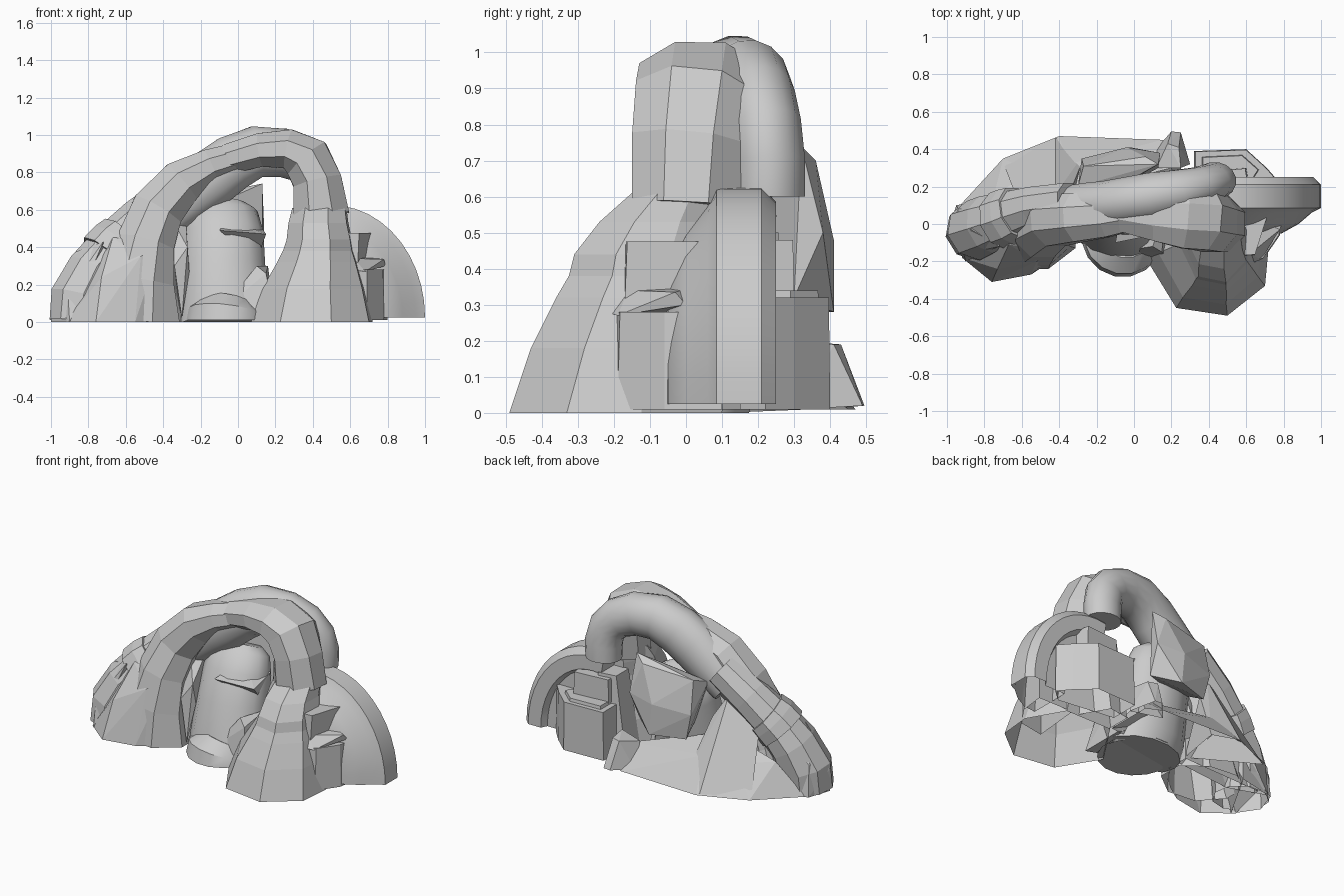
import bpy, bmesh, math
from mathutils import Vector


def finish(name, bm, angle, open_base=True):
    bmesh.ops.recalc_face_normals(bm, faces=bm.faces)
    if open_base:  # the shells have no floor
        low = [f for f in bm.faces if all(v.co.z < .04 for v in f.verts)]
        bmesh.ops.delete(bm, geom=low, context='FACES')
    mesh = bpy.data.meshes.new(name)
    bm.to_mesh(mesh)
    bm.free()
    ob = bpy.data.objects.new(name, mesh)
    bpy.context.collection.objects.link(ob)
    if angle:
        bpy.ops.object.select_all(action='DESELECT')
        ob.select_set(True)
        bpy.context.view_layer.objects.active = ob
        bpy.ops.object.shade_smooth_by_angle(angle=math.radians(angle))
    return ob


def skin(name, rings, angle=0, open_base=True):
    """Bridge a list of equal point rings and cap both ends."""
    bm = bmesh.new()
    vs = [[bm.verts.new(p) for p in r] for r in rings]
    n = len(vs[0])
    for a, b in zip(vs, vs[1:]):
        for i in range(n):
            j = (i + 1) % n
            bm.faces.new((a[i], a[j], b[j], b[i]))
    bm.faces.new(vs[0])
    bm.faces.new(vs[-1])
    return finish(name, bm, angle, open_base)


def tube(name, stations, sides, angle=0, open_base=True):
    """Tube through (x, y, z, thickness radius, depth radius) stations."""
    pts = [Vector(s[:3]) for s in stations]
    rings = []
    for k, s in enumerate(stations):
        t = (pts[min(k + 1, len(pts) - 1)] - pts[max(k - 1, 0)]).normalized()
        side = Vector((0, 1, 0))
        side = (side - t * side.dot(t)).normalized()
        nor = t.cross(side)
        ring = []
        for i in range(sides):
            a = 2 * math.pi * (i + .5) / sides
            c = 1 / math.cos(math.pi / sides)
            p = pts[k] + side * (s[4] * c * math.cos(a)) + nor * (s[3] * c * math.sin(a))
            p.z = max(p.z, 0.0)
            ring.append(p)
        rings.append(ring)
    return skin(name, rings, angle, open_base)


def rock(name, pts, angle=0):
    """Faceted boulder: convex hull of a few corner points."""
    bm = bmesh.new()
    for p in pts:
        bm.verts.new(p)
    res = bmesh.ops.convex_hull(bm, input=bm.verts)
    bmesh.ops.delete(bm, geom=list({v for v in res['geom_interior'] if isinstance(v, bmesh.types.BMVert)}), context='VERTS')
    bmesh.ops.dissolve_limit(bm, angle_limit=math.radians(6), verts=bm.verts, edges=bm.edges)
    return finish(name, bm, angle)


def block(name, outline, z0, z1, top=.85, shift=(0, 0)):
    """Tapered block over a plan outline."""
    cx = sum(p[0] for p in outline) / len(outline)
    cy = sum(p[1] for p in outline) / len(outline)
    return skin(name, [[(x, y, z0) for x, y in outline],
                       [(cx + (x - cx) * top + shift[0], cy + (y - cy) * top + shift[1], z1)
                        for x, y in outline]])


# Front arch, faceted
tube("front_arch", [
    (.445, .0, .57, .15, .15), (.425, .01, .75, .13, .16), (.37, .03, .87, .13, .17),
    (.27, .04, .925, .105, .17), (.12, .05, .92, .09, .14), (-.06, .07, .87, .08, .11)], 8)

# Left arch running down to the front foot
tube("left_arch", [
    (.0, .07, .88, .08, .10), (-.15, .05, .835, .09, .12), (-.30, .035, .75, .12, .13),
    (-.43, .02, .60, .14, .14), (-.495, -.02, .42, .155, .16), (-.53, -.05, .22, .19, .17),
    (-.56, -.05, 0, .25, .19)], 8)

# Rounded rear arch
tube("rear_arch", [
    (.43, .23, .60, .11, .10), (.43, .23, .70, .115, .10), (.41, .22, .79, .115, .10),
    (.35, .20, .86, .12, .105), (.24, .17, .905, .13, .12), (.10, .145, .91, .138, .13),
    (-.03, .12, .85, .15, .13), (-.14, .10, .77, .155, .13), (-.24, .10, .69, .145, .12),
    (-.38, .09, .57, .12, .11)], 16, 35)

# Low left tail with a collar
tube("left_tail", [
    (-.34, .12, .68, .11, .10), (-.52, .09, .54, .12, .11), (-.67, .04, .40, .125, .13),
    (-.77, 0, .27, .14, .15), (-.83, -.03, .13, .165, .155), (-.84, -.04, 0, .16, .15)], 9)
tube("tail_collar", [(-.62, .06, .45, .13, .14), (-.66, .04, .41, .14, .15),
                     (-.71, .02, .35, .145, .15)], 9)

# Right quarter-ring buttress: elliptical sweep of a bevelled profile
profile = [(-.30, -.06), (-.21, -.05), (-.12, 0), (-.05, .06), (0, .085),
           (0, .21), (-.04, .25), (-.13, .25), (-.15, .21), (-.30, .21)]
rings = []
for k in range(13):
    a = math.radians(100 * k / 12)
    rings.append([(.5 + (.5 + d) * math.cos(a), y, .025 + (.60 + d) * math.sin(a)) for d, y in profile])
skin("right_buttress", rings, 25)

# Right front leg
leg = []
for z, x0, x1, yf, yb in [(0, .07, .72, -.49, .10), (.18, .13, .68, -.43, .12),
                          (.32, .21, .64, -.36, .12), (.38, .24, .62, -.325, .12),
                          (.44, .26, .61, -.31, .12), (.53, .27, .59, -.24, .12),
                          (.61, .29, .58, -.15, .12)]:
    w, d = x1 - x0, yb - yf
    leg.append([(x0, yf + d * .5, z), (x0 + w * .24, yf + d * .07, z), (x0 + w * .66, yf, z),
                (x1 - w * .03, yf + d * .27, z), (x1, yf + d * .62, z), (x1 - w * .2, yb, z),
                (x0 + w * .3, yb, z)])
skin("right_leg", leg)

# Left front foot
rock("left_foot", [
    (-.76, -.31, 0), (-.55, -.27, 0), (-.43, -.19, 0), (-.29, -.03, 0), (-.92, -.18, 0),
    (-.29, .12, 0), (-.85, .1, 0), (-.73, -.24, .24), (-.52, -.2, .35), (-.41, -.15, .42),
    (-.34, .05, .45), (-.67, -.11, .45), (-.55, .08, .55)])

# Left end rock
rock("left_end", [
    (-1, -.05, 0), (-.95, .1, 0), (-.9, -.2, 0), (-1, -.05, .14), (-.94, .08, .2),
    (-.91, -.16, .16), (-.87, -.03, .375), (-.75, .08, .38), (-.72, -.12, .43), (-.7, .15, 0)])

# Sloping rear base
rock("rear_base", [
    (-.93, .1, 0), (-.7, .35, .01), (-.55, .38, .01), (-.4, .47, .01), (-.25, .44, .01),
    (.15, .45, .01), (.25, .40, .01), (.25, .1, .01), (-.7, 0, .01),
    (-.75, .15, .2), (-.55, .28, .18), (-.35, .32, .2), (-.1, .30, .17), (.2, .3, .13), (-.4, .15, .3)])
rock("rear_left_slope", [
    (-.7, .33, .02), (-.42, .46, .02), (-.25, .4, .02), (-.62, .12, .42), (-.42, .16, .55),
    (-.33, .2, .4), (-.3, .1, .02), (-.45, .32, .25)])
rock("rear_spur", [(.1, .38, .01), (.2, .495, .02), (.25, .49, .02), (.3, .32, .01),
                   (.18, .43, .19), (.24, .41, .19), (.25, .3, .2), (.12, .3, .16)])

# Rounded core and its low front mound
tube("core", [(-.06, -.01, 0, .25, .19), (-.07, .02, .12, .24, .19), (-.08, .06, .3, .22, .18),
              (-.08, .11, .48, .21, .16), (-.09, .15, .58, .19, .13), (-.09, .17, .63, .13, .09)], 14, 40)
tube("front_mound", [(-.06, -.05, .01, .22, .23), (-.06, -.05, .04, .21, .22),
                     (-.05, -.03, .09, .15, .16)], 16, 40, False)

# Hanging boulder at the rear and small shards inside the opening
rock("rear_boulder", [
    (.13, .32, .74), (-.05, .22, .66), (-.3, .2, .62), (-.27, .31, .66), (.06, .36, .70),
    (.14, .38, .5), (-.04, .41, .48), (-.28, .35, .45), (-.24, .34, .28), (-.02, .41, .28),
    (.13, .3, .32), (-.2, .12, .4)])
rock("inner_shard", [(-.1, -.1, .49), (.15, -.05, .47), (.13, .15, .5), (.02, .0, .41),
                     (.1, .1, .33), (-.05, .15, .55)])
rock("inner_side_rock", [(.1, -.12, .3), (.15, -.15, .26), (.02, -.15, .12), (.2, .1, .01),
                         (-.1, -.15, .05), (.2, -.2, .01), (.16, .05, .3), (0, .1, .1)])
rock("inner_left_shard", [(-.34, -.1, .3), (-.27, -.08, .4), (-.26, -.06, .27), (-.36, .1, .3),
                          (-.28, .08, .56), (-.38, .05, .6), (-.3, -.1, .02)])

# Crags beside the right leg
block("side_crag_low", [(.52, -.22), (.69, -.19), (.78, -.06), (.80, .1), (.55, .1)], .01, .28, .95)
rock("side_crag_spike", [(.6, -.22, .28), (.68, -.19, .27), (.79, 0, .3), (.78, -.03, .335),
                         (.62, -.16, .34), (.55, .05, .27), (.6, .05, .36)])
block("side_crag_high", [(.5, -.18), (.64, -.17), (.71, .05), (.52, .08)], .3, .475, .94, (.01, 0))

# Stacked blocks behind the right side
block("rear_block_low", [(.32, .2), (.32, .39), (.6, .40), (.71, .30), (.78, .22), (.7, .15)], .01, .32, .97)
block("rear_block_cap", [(.36, .2), (.36, .36), (.58, .37), (.67, .29), (.6, .18)], .31, .34, .95)
block("rear_block_top", [(.36, .18), (.36, .28), (.6, .30), (.62, .18)], .33, .48, .95)
block("rear_inner_wall", [(.26, .1), (.26, .25), (.4, .27), (.5, .1)], .01, .5, .85, (.06, 0))
